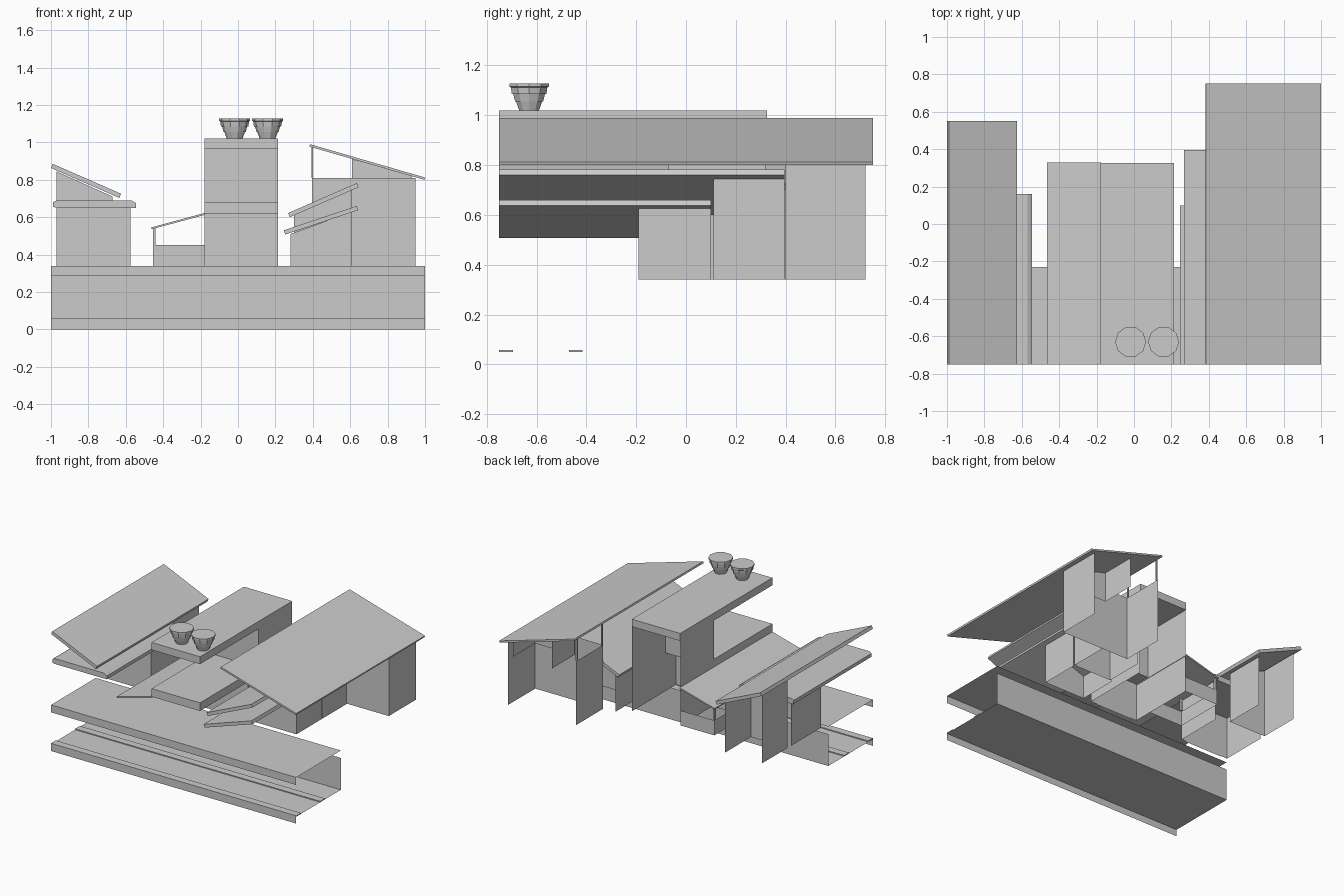
import bpy, math

if "Cube" in bpy.data.objects:
    bpy.data.objects.remove(bpy.data.objects["Cube"])


def mesh(name, verts, faces):
    me = bpy.data.meshes.new(name)
    me.from_pydata(verts, [], faces)
    ob = bpy.data.objects.new(name, me)
    bpy.context.collection.objects.link(ob)
    return ob


def prism(name, profile, y0, y1, caps=True):
    """Extrude a closed xz profile (counter-clockwise from the front) along y."""
    n = len(profile)
    verts = [(x, y, z) for y in (y0, y1) for x, z in profile]
    faces = [(i, i + n, (i + 1) % n + n, (i + 1) % n) for i in range(n)]
    if caps:
        faces += [tuple(range(n)), tuple(range(2 * n - 1, n - 1, -1))]
    return mesh(name, verts, faces)


def box(name, x0, x1, y0, y1, z0, z1):
    return prism(name, [(x0, z0), (x1, z0), (x1, z1), (x0, z1)], y0, y1)


def roof(name, x0, z0, x1, z1, t, y1):
    """Sloped slab, top edge from (x0,z0) to (x1,z1), square-cut ends."""
    d = math.hypot(x1 - x0, z1 - z0)
    ox, oz = (z1 - z0) / d * t, -(x1 - x0) / d * t
    prism(name, [(x0 + ox, z0 + oz), (x1 + ox, z1 + oz), (x1, z1), (x0, z0)], -0.75, y1)


def walls(name, x0, x1, y0, y1, z0, zl, zr):
    """Left, front and right wall sheets, open at the back and top."""
    plan = [(x0, y1, zl), (x0, y0, zl), (x1, y0, zr), (x1, y1, zr)]
    verts = [(x, y, z0) for x, y, z in plan] + list(plan)
    mesh(name, verts, [(i, i + 1, i + 5, i + 4) for i in range(3)])


def sheet(name, path):
    """Long sheet following a yz path across the full width."""
    n = len(path)
    verts = [(x, y, z) for x in (-1, 1) for y, z in path]
    mesh(name, verts, [(i, i + n, i + n + 1, i + 1) for i in range(n - 1)])


def door(name, x0, x1, z1, y):
    c = 0.012
    pts = [(x0, .34), (x1, .34), (x1, z1 - c), (x1 - c, z1), (x0 + c, z1), (x0, z1 - c)]
    mesh(name, [(x, y, z) for x, z in pts], [tuple(range(6))])


# Base: lower floor, rear wall and upper deck
sheet("lower_floor", [(-.75, 0), (-.75, .05), (-.23, .05), (-.23, .285)])
sheet("upper_deck", [(-.75, .285), (-.75, .34), (-.23, .34)])
for y0, y1 in ((-.75, -.695), (-.47, -.415)):
    box("floor_curb", -1, 1, y0, y1, .05, .057)

# Left building
walls("left_front_walls", -.97, -.575, -.19, .16, .34, .65, .65)
door("left_door", -.92, -.615, .57, -.195)
prism("left_canopy", [(-.97, .65), (-.545, .65), (-.545, .675), (-.57, .69),
                      (-.97, .69), (-.99, .68), (-.99, .655)], -.75, .16)
walls("left_rear_walls", -.97, -.67, .2, .5, .34, .845, .71)
roof("left_roof", -.99, .885, -.625, .725, .024, .55)

# Low wing
walls("wing_walls", -.455, -.18, -.05, .32, .34, .45, .45)
mesh("wing_back", [(-.455, .32, .34), (-.18, .32, .34), (-.18, .32, .45), (-.455, .32, .45)],
     [(3, 2, 1, 0)])
for y in (-.05, .30):
    box("wing_post", -.455, -.44, y, y + .015, .45, .54)
roof("wing_roof", -.465, .545, -.18, .622, .01, .33)

# Central tower
walls("tower_lower_walls", -.18, .215, -.19, .32, .34, .62, .62)
walls("tower_upper_walls", -.18, .215, -.07, .32, .62, .965, .965)
door("tower_door", -.13, .16, .52, -.195)
box("tower_canopy", -.18, .215, -.75, -.07, .62, .68)
box("tower_roof", -.18, .215, -.75, .325, .965, 1.02)

# Right building: two stepped roofs and a tall block
walls("right_low_walls", .28, .61, -.19, .10, .34, .51, .63)
roof("right_low_roof", .245, .53, .635, .66, .024, .10)
walls("right_middle_walls", .30, .61, .11, .395, .34, .61, .75)
roof("right_middle_roof", .268, .622, .635, .782, .024, .395)
walls("right_tall_walls", .395, .95, .40, .72, .34, .81, .81)
walls("right_clerestory", .61, .93, .43, .69, .69, .91, .825)
for y in (.405, .70):
    box("right_post", .392, .402, y, y + .012, .81, .98)
roof("right_roof", .385, .99, 1.0, .812, .013, .75)

# Stepped roof vents
rings = [(.042, 1.02), (.055, 1.055), (.059, 1.055), (.067, 1.085),
         (.073, 1.085), (.077, 1.112), (.083, 1.115), (.083, 1.127)]
N = 10
for cx in (-.018, .158):
    verts = [(cx + r * math.cos(2 * math.pi * k / N), -.63 + r * math.sin(2 * math.pi * k / N), z)
             for r, z in rings for k in range(N)]
    faces = [(j * N + k, j * N + (k + 1) % N, (j + 1) * N + (k + 1) % N, (j + 1) * N + k)
             for j in range(len(rings) - 1) for k in range(N)]
    faces.append(tuple(range((len(rings) - 1) * N, len(rings) * N)))
    mesh("roof_vent", verts, faces)
